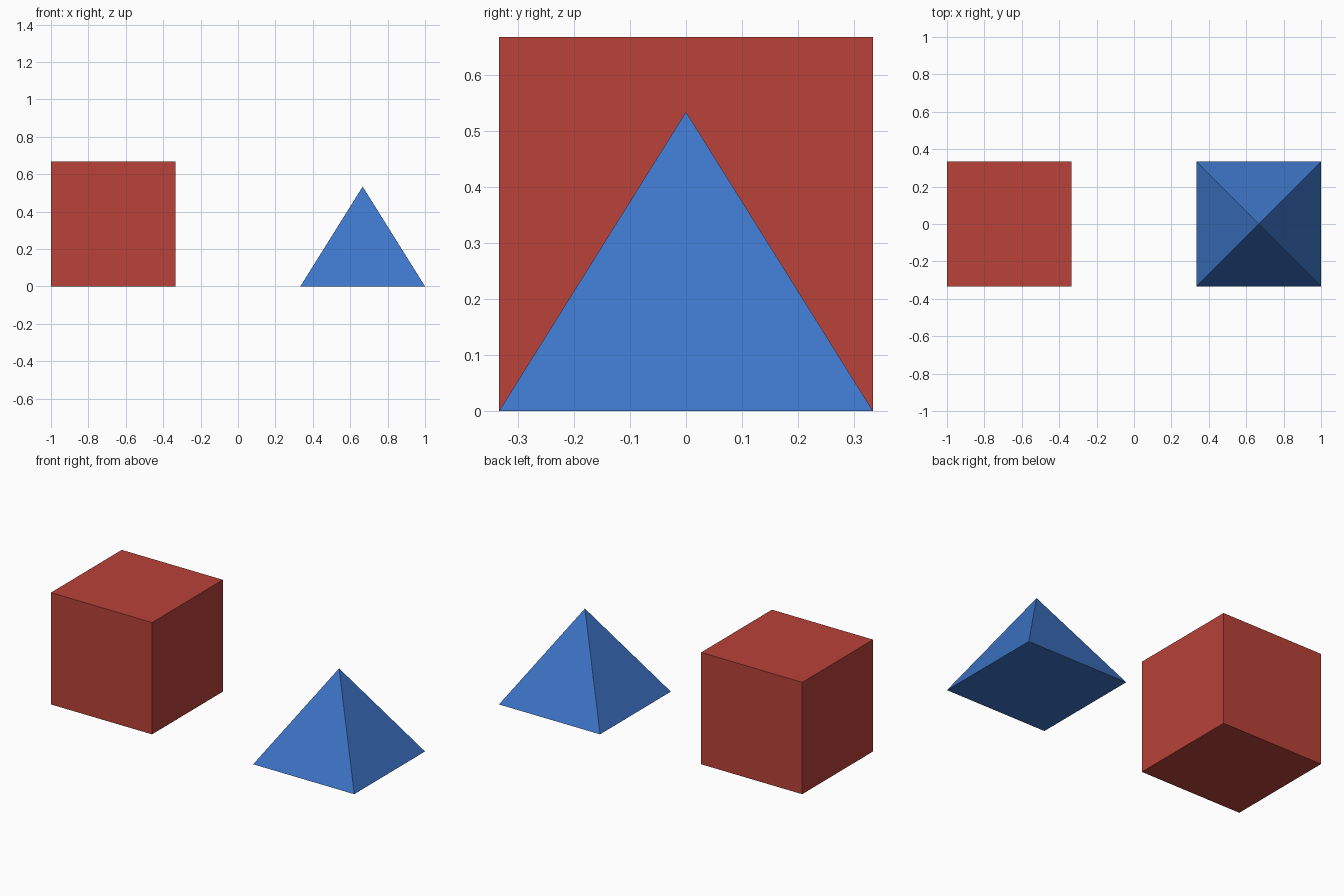
import bpy
from math import pi, sqrt

if "Cube" in bpy.data.objects:
    bpy.data.objects.remove(bpy.data.objects["Cube"])

SIDE = 2 / 3        # base width of both solids
PEAK = 0.8 * SIDE   # pyramid height


def finish(name, color):
    obj = bpy.context.object
    obj.name = obj.data.name = name
    bpy.ops.object.transform_apply(location=False, rotation=True, scale=True)
    mat = bpy.data.materials.new(name + "_color")
    mat.diffuse_color = (*color, 1)
    mat.use_nodes = True
    mat.node_tree.nodes["Principled BSDF"].inputs["Base Color"].default_value = mat.diffuse_color
    obj.data.materials.append(mat)


# Red cube on the left
bpy.ops.mesh.primitive_cube_add(size=SIDE, location=(-SIDE, 0, SIDE / 2))
finish("cube", (0.48, 0.054, 0.04))

# Blue square pyramid on the right: four-sided cone turned to align with the axes
bpy.ops.mesh.primitive_cone_add(vertices=4, radius1=SIDE / sqrt(2), radius2=0,
                                depth=PEAK, location=(SIDE, 0, PEAK / 2),
                                rotation=(0, 0, pi / 4))
finish("pyramid", (0.048, 0.18, 0.58))
